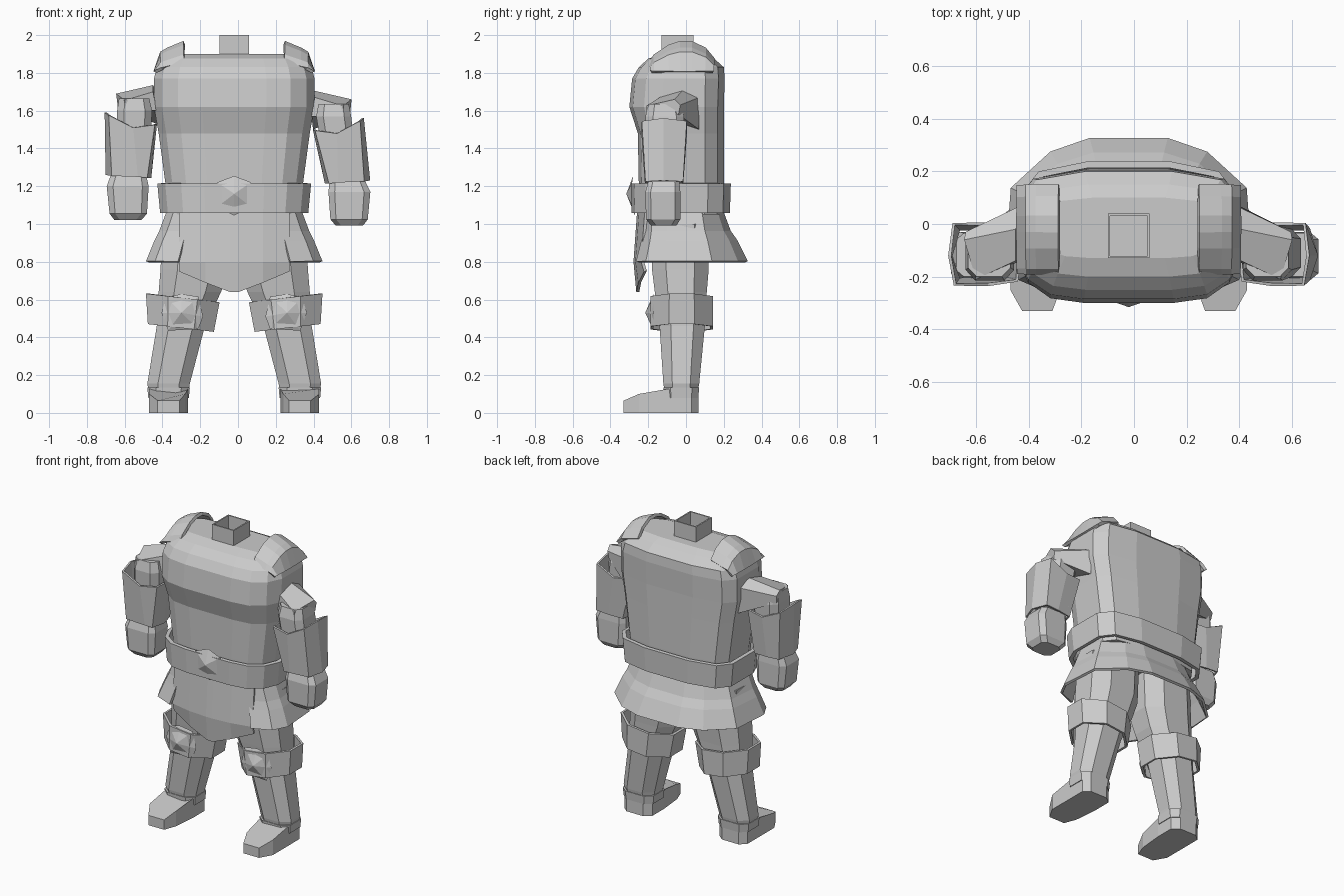
import bpy, bmesh

CX = -0.02  # symmetry plane of the body
grey = bpy.data.materials.new("plain_grey")
grey.diffuse_color = (0.6, 0.6, 0.6, 1)


def loft(name, rings, closed=True, caps=True, thick=0):
    """Skin a list of equal-length point rings; optional end caps or shell thickness."""
    bm = bmesh.new()
    vs = [[bm.verts.new(p) for p in r] for r in rings]
    n = len(rings[0])
    for a, b in zip(vs, vs[1:]):
        for i in range(n if closed else n - 1):
            j = (i + 1) % n
            bm.faces.new((a[i], a[j], b[j], b[i]))
    if caps and closed:
        bm.faces.new(vs[0][::-1])
        bm.faces.new(vs[-1])
    bmesh.ops.recalc_face_normals(bm, faces=bm.faces)
    me = bpy.data.meshes.new(name)
    bm.to_mesh(me)
    bm.free()
    me.materials.append(grey)
    ob = bpy.data.objects.new(name, me)
    bpy.context.collection.objects.link(ob)
    if thick:
        m = ob.modifiers.new("thickness", "SOLIDIFY")
        m.thickness = thick
        m.offset = 0
    return ob


def body_ring(z, hx, f, b):
    """Rounded body section: half width, front y, back y."""
    half = [(0.4, f), (0.7, 0.94 * f), (0.9, 0.74 * f), (1, 0.42 * f),
            (1, 0.5 * b), (0.85, 0.84 * b), (0.4, b)]
    pts = half + [(-x, y) for x, y in reversed(half)]
    return [(CX + x * hx, y, z) for x, y in pts]


def box_ring(x0, x1, y0, y1, z, c=0.25):
    """Rectangle with cut corners."""
    cx, cy = (x1 - x0) * c, (y1 - y0) * c
    return [(x0 + cx, y0, z), (x1 - cx, y0, z), (x1, y0 + cy, z), (x1, y1 - cy, z),
            (x1 - cx, y1, z), (x0 + cx, y1, z), (x0, y1 - cy, z), (x0, y0 + cy, z)]


# Torso
loft("torso", [body_ring(*r) for r in [
    (1.05, 0.345, -0.245, 0.195), (1.22, 0.365, -0.25, 0.2), (1.48, 0.40, -0.255, 0.2),
    (1.62, 0.425, -0.30, 0.2), (1.77, 0.425, -0.285, 0.205), (1.83, 0.41, -0.25, 0.2),
    (1.875, 0.385, -0.2, 0.15), (1.90, 0.345, -0.13, 0.1)]])

# Open neck
loft("neck", [[(-0.095, -0.125, z), (0.055, -0.125, z), (0.055, 0.035, z), (-0.095, 0.035, z)]
              for z in (1.88, 2.0)], caps=False, thick=0.012)

# Belt and faceted buckle
loft("belt", [body_ring(1.06, 0.38, -0.275, 0.22), body_ring(1.215, 0.395, -0.28, 0.225)],
     caps=False, thick=0.025)
loft("buckle", [[(-0.02, -0.27, 1.045), (0.07, -0.28, 1.09), (0.07, -0.285, 1.22),
                 (-0.02, -0.28, 1.255), (-0.11, -0.285, 1.22), (-0.11, -0.28, 1.09)],
                [(CX + 0.002 * i, -0.315, 1.16 + 0.002 * j) for i, j in
                 ((0, -1), (1, -1), (1, 1), (0, 1), (-1, 1), (-1, -1))]])


# Flared skirt, open at the front
def skirt_ring(z, hx, f, b):
    half = [(0.64, 0.92 * f), (0.9, 0.74 * f), (1, 0.42 * f),
            (0.96, 0.42 * b), (0.64, 0.84 * b), (0.32, b)]
    pts = half + [(-x, y) for x, y in reversed(half)]
    return [(CX + x * hx, y, z) for x, y in pts]


loft("skirt", [skirt_ring(1.08, 0.345, -0.23, 0.185), skirt_ring(0.96, 0.39, -0.24, 0.23),
               skirt_ring(0.91, 0.415, -0.25, 0.265), skirt_ring(0.80, 0.46, -0.28, 0.32)],
     closed=False, thick=0.016)

# Front cloth panel with pointed hem
cols = [(-0.29, -0.225, 0.75), (-0.15, -0.255, 0.69), (-0.02, -0.265, 0.64),
        (0.02, -0.265, 0.64), (0.15, -0.255, 0.69), (0.29, -0.225, 0.75)]
loft("front_cloth", [[(CX + x, y + 0.015, 1.08) for x, y, z in cols],
                     [(CX + x, y - 0.005, 0.80) for x, y, z in cols],
                     [(CX + x, y + 0.01, z) for x, y, z in cols]], closed=False, thick=0.016)

for s, side in ((-1, "left"), (1, "right")):
    def mir(rings):
        """Place rings given as distance from the symmetry plane."""
        return [[(CX + s * x, y, z) for x, y, z in r] for r in rings]

    # Leg
    loft(side + "_leg", mir([box_ring(*r) for r in [
        (0.02, 0.38, -0.18, 0.12, 1.0), (0.03, 0.39, -0.18, 0.12, 0.76),
        (0.07, 0.40, -0.165, 0.11, 0.64), (0.155, 0.41, -0.14, 0.10, 0.46),
        (0.235, 0.46, -0.12, 0.07, 0.155), (0.245, 0.45, -0.11, 0.06, 0.10)]]))

    # Boot: cuff and foot
    loft(side + "_boot_cuff", mir([box_ring(0.24, 0.455, -0.115, 0.065, 0.08, 0.2),
                                   box_ring(0.235, 0.46, -0.12, 0.07, 0.135, 0.2)]))
    plan = [(0.29, -0.33, 0.065), (0.405, -0.33, 0.065), (0.45, -0.25, 0.10),
            (0.45, -0.09, 0.128), (0.45, 0.03, 0.135), (0.41, 0.065, 0.135),
            (0.29, 0.065, 0.135), (0.245, 0.03, 0.135), (0.245, -0.09, 0.128),
            (0.26, -0.25, 0.10)]
    loft(side + "_boot", mir([[(x, y, 0) for x, y, z in plan], plan]))

    # Knee band, tilted down toward the inside
    band = []
    for z, x0, x1 in ((0.45, 0.115, 0.45), (0.61, 0.085, 0.46)):
        ring = box_ring(x0, x1, -0.18, 0.135, z, 0.3)
        band.append([(x, y, z + (x - 0.28) * 0.12) for x, y, z in ring])
    loft(side + "_knee_band", mir(band), caps=False, thick=0.016)
    # Faceted knee cap
    rim = [(0.35, 0.435), (0.19, 0.445), (0.165, 0.51), (0.19, 0.615),
           (0.28, 0.63), (0.36, 0.61), (0.385, 0.53)]
    loft(side + "_knee_cap", mir([[(x, -0.172, z) for x, z in rim],
                                  [(0.28 + (x - 0.28) * 0.02, -0.215, 0.53 + (z - 0.53) * 0.02)
                                   for x, z in rim]]))

    # Shoulder plate arched from front to back
    rows = [(-0.185, 0.105), (-0.165, 0.07), (-0.09, 0.02), (-0.03, 0),
            (0.03, 0.0), (0.10, 0.035), (0.145, 0.09)]
    prof = [(0.265, 1.96, 1), (0.35, 1.925, 0.9), (0.385, 1.905, 0.8), (0.418, 1.805, 0)]
    loft(side + "_shoulder_plate", mir([[(x, y, z - d * k) for y, d in rows]
                                        for x, z, k in prof]), closed=False, thick=0.02)

    def arm(rings):
        """Mirror the arm; the right one hangs slightly lower and swings outward."""
        if s < 0:
            return [[(-x, y, z) for x, y, z in r] for r in rings]
        return [[(x - 0.035 * min(1.25, max(-0.2, (z - 1.25) / 0.3)), y, z - 0.03) for x, y, z in r]
                for r in rings]

    # Sleeve sloping forward from the torso
    loft(side + "_sleeve", arm([
        [(0.43, 0.07, 1.70), (0.45, -0.02, 1.735), (0.45, -0.14, 1.70),
         (0.43, -0.14, 1.60), (0.43, 0.07, 1.53)],
        [(0.64, -0.03, 1.66), (0.645, -0.06, 1.69), (0.60, -0.21, 1.655),
         (0.595, -0.21, 1.60), (0.635, -0.04, 1.61)]]))
    # Upper arm
    loft(side + "_upper_arm", arm([box_ring(0.47, 0.64, -0.20, -0.02, 1.30, 0.2),
                                   box_ring(0.455, 0.64, -0.215, -0.01, 1.60, 0.2),
                                   box_ring(0.47, 0.63, -0.20, -0.03, 1.665, 0.2)]))
    # Open bracer, taller on the outside
    loft(side + "_bracer", arm([
        [(0.695, -0.12, 1.26), (0.665, -0.02, 1.255), (0.58, -0.02, 1.25), (0.485, -0.03, 1.245),
         (0.465, -0.12, 1.245), (0.485, -0.205, 1.245), (0.53, -0.212, 1.25), (0.665, -0.21, 1.255)],
        [(0.70, -0.12, 1.59), (0.685, 0.0, 1.575), (0.56, 0.0, 1.515), (0.445, -0.02, 1.525),
         (0.435, -0.12, 1.53), (0.445, -0.215, 1.525), (0.555, -0.23, 1.51), (0.68, -0.23, 1.575)]]),
        caps=False, thick=0.012)
    # Fist
    loft(side + "_hand", arm([box_ring(*r) for r in [
        (0.51, 0.655, -0.185, -0.05, 1.022, 0.2), (0.482, 0.68, -0.212, -0.03, 1.055, 0.15),
        (0.473, 0.695, -0.215, -0.03, 1.20, 0.15), (0.485, 0.675, -0.20, -0.035, 1.255, 0.15)]]))
